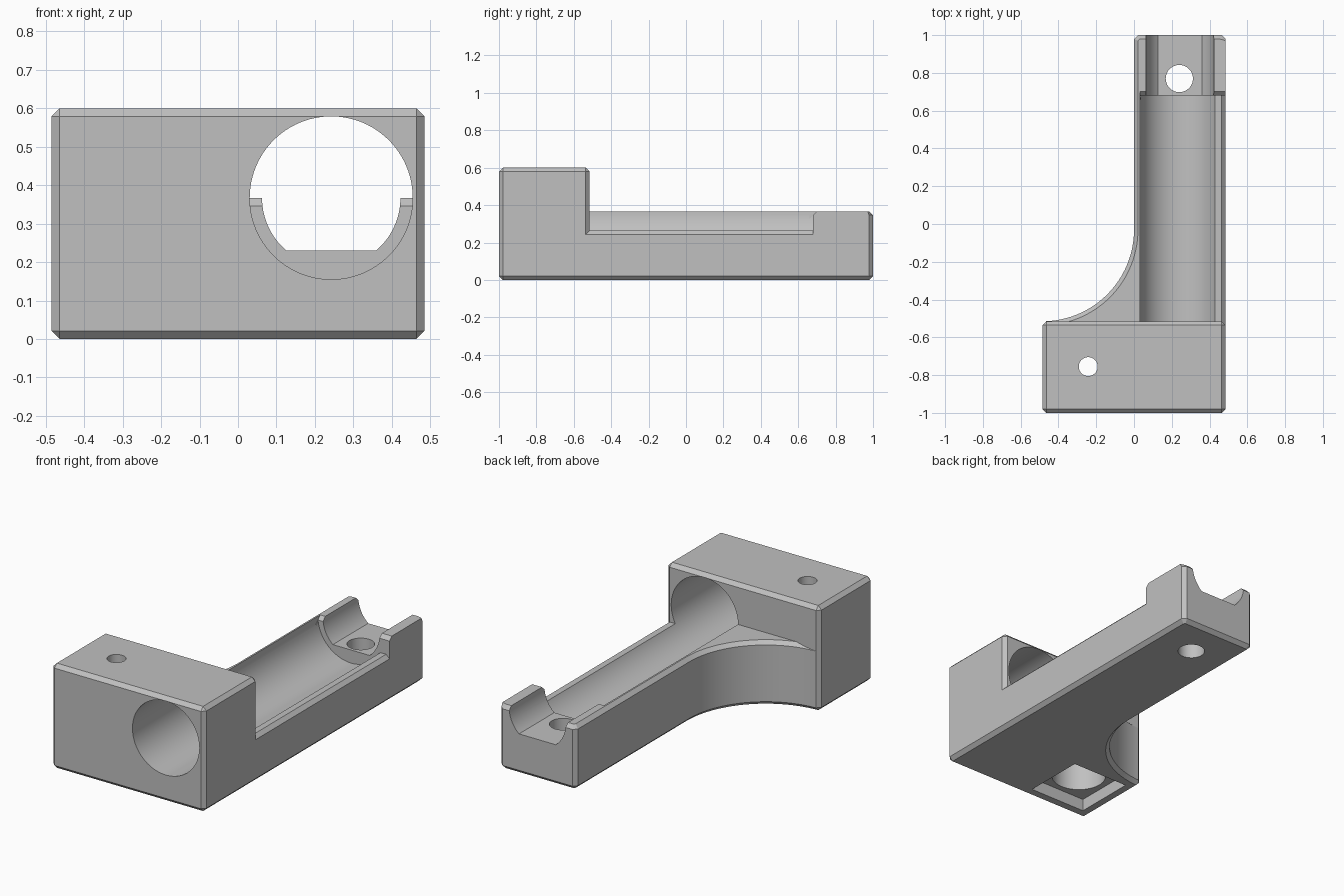
import bpy, bmesh, math
from mathutils import Vector

cube = bpy.data.objects.get("Cube")
if cube:
    bpy.data.objects.remove(cube, do_unlink=True)

C = 0.021                      # chamfer size
W = 0.485                      # half width, also arm width and fillet radius
TOP = 0.367                    # arm height and bore axis height
AX = W / 2                     # bore axis, sideways
SHOULDER = 0.68                # where the end seat begins

grey = bpy.data.materials.new("plain grey")
grey.use_nodes = True
grey.diffuse_color = (0.53, 0.53, 0.53, 1)
grey.node_tree.nodes["Principled BSDF"].inputs["Base Color"].default_value = grey.diffuse_color


def loft(name, rings):
    """Closed solid through matching rings of points."""
    bm = bmesh.new()
    loops = [[bm.verts.new(p) for p in ring] for ring in rings]
    n = len(loops[0])
    for a, b in zip(loops, loops[1:]):
        for i in range(n):
            j = (i + 1) % n
            bm.faces.new((a[i], a[j], b[j], b[i]))
    bm.faces.new(loops[0])
    bm.faces.new(loops[-1])
    bmesh.ops.recalc_face_normals(bm, faces=bm.faces)
    mesh = bpy.data.meshes.new(name)
    bm.to_mesh(mesh)
    bm.free()
    mesh.materials.append(grey)
    ob = bpy.data.objects.new(name, mesh)
    bpy.context.collection.objects.link(ob)
    return ob


def extrude(name, points, axis, lo, hi):
    """Prism from a 2D profile along x, y or z."""
    def place(p, h):
        v = list(p)
        v.insert("xyz".index(axis), h)
        return Vector(v)
    return loft(name, [[place(p, h) for p in points] for h in (lo, hi)])


def arc(cx, cy, r, start, end, n):
    return [(cx + r * math.cos(math.radians(start + (end - start) * i / n)),
             cy + r * math.sin(math.radians(start + (end - start) * i / n)))
            for i in range(n + 1)]


def circle(cx, cy, r, n=96):
    return arc(cx, cy, r, 0, 360, n)[:-1]


def rect(x0, x1, y0, y1):
    return [(x0, y0), (x1, y0), (x1, y1), (x0, y1)]


def combine(target, tool, operation):
    mod = target.modifiers.new("combine", 'BOOLEAN')
    mod.operation = operation
    mod.solver = 'EXACT'
    mod.object = tool
    bpy.context.view_layer.objects.active = target
    bpy.ops.object.modifier_apply(modifier=mod.name)
    bpy.data.objects.remove(tool, do_unlink=True)


# Arm with the concave gusset, chamfered at top and bottom
def arm_ring(z, inset, side_inset):
    k = C + 0.414 * inset
    right, back = W - side_inset, 1 - inset
    pts = [(right, -0.7), (right, 1 - k), (W - k, back), (k, back), (inset, 1 - k)]
    pts += arc(-W, W - 0.515, W + inset, 0, -87.6, 40)
    pts.append((-0.44, -0.7))
    return [(x, y, z) for x, y in pts]


body = loft("bracket_body", [arm_ring(0, C, C), arm_ring(C, 0, 0),
                             arm_ring(TOP - C, 0, 0), arm_ring(TOP, C, 0)])

# Lowered wall on the left side of the channel
low = 0.265
wall = [(AX, low), (W - C, low), (W + C, low - 2 * C), (0.6, low - 2 * C), (0.6, 0.7), (AX, 0.7)]
combine(body, extrude("wall_cutter", wall, "y", -0.72, SHOULDER), 'DIFFERENCE')

# Tall front block with chamfered edges
block = extrude("front_block", rect(-W, W, -1, -0.515), "z", 0, 0.6)
bev = block.modifiers.new("chamfer", 'BEVEL')
bev.width = C
bev.segments = 1
bpy.context.view_layer.objects.active = block
bpy.ops.object.modifier_apply(modifier=bev.name)
combine(body, block, 'UNION')

# Long bore, and the narrower flat-floored seat at the end
combine(body, extrude("bore_cutter", circle(AX, TOP, 0.212), "y", -1.1, SHOULDER), 'DIFFERENCE')
floor = 0.23
r = 0.18
drop = math.degrees(math.asin((TOP - floor) / r))
seat = arc(AX, TOP, r, -drop, 0, 14) + [(AX + r, 0.5), (AX - r, 0.5)]
seat += arc(AX, TOP, r, 180, 180 + drop, 14)
combine(body, extrude("seat_cutter", seat, "y", 0.6, 1.1), 'DIFFERENCE')

# Chamfer on the shoulder of the end seat
wedge = [(SHOULDER - C, TOP - 2 * C), (SHOULDER + 2 * C, TOP + C), (SHOULDER - C, TOP + C)]
combine(body, extrude("shoulder_cutter", wedge, "x", 0.031, 0.6), 'DIFFERENCE')

# Vertical holes: end hole, block hole, its counterbore and square pocket
hx, hy, half = -AX, -0.755, 0.18
for profile, top in ((circle(0.24, 0.77, 0.072, 64), 0.5),
                     (circle(hx, hy, 0.05, 48), 0.7),
                     (circle(hx, hy, 0.146, 80), 0.47),
                     (rect(hx - half, hx + half, hy - half, hy + half), 0.07)):
    combine(body, extrude("hole_cutter", profile, "z", -0.1, top), 'DIFFERENCE')

# Smooth the curved walls, keep the edges crisp
bpy.ops.object.select_all(action='DESELECT')
body.select_set(True)
bpy.context.view_layer.objects.active = body
bpy.ops.object.shade_smooth_by_angle(angle=math.radians(25))
